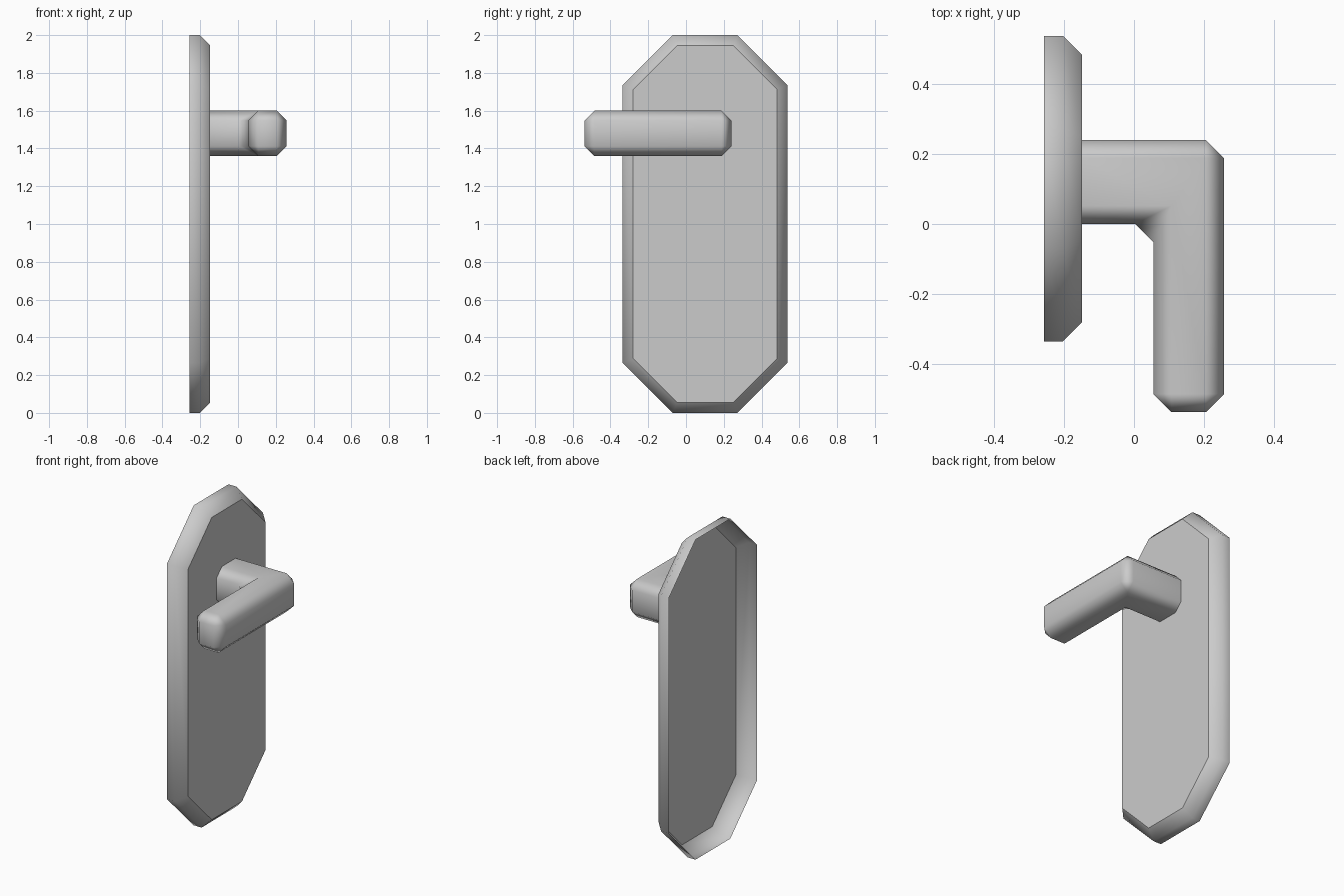
import bpy, bmesh
from mathutils import Vector

if "Cube" in bpy.data.objects:
    bpy.data.objects.remove(bpy.data.objects["Cube"])


def open_prism(outline, offset):
    """Extrude a flat outline of 3D points along an offset."""
    bm = bmesh.new()
    base = bm.faces.new([bm.verts.new(p) for p in outline])
    new = bmesh.ops.extrude_face_region(bm, geom=[base], use_keep_orig=True)["geom"]
    verts = [g for g in new if isinstance(g, bmesh.types.BMVert)]
    bmesh.ops.translate(bm, verts=verts, vec=Vector(offset))
    bmesh.ops.recalc_face_normals(bm, faces=bm.faces)
    return bm


def drop_face_at(bm, x):
    """Remove the cap lying entirely in the plane at x."""
    caps = [f for f in bm.faces if all(abs(v.co.x - x) < 1e-4 for v in f.verts)]
    bmesh.ops.delete(bm, geom=caps, context='FACES')


def bevel(bm, edges, width):
    bmesh.ops.bevel(bm, geom=edges, offset=width, offset_type='OFFSET',
                    segments=1, profile=0.5, affect='EDGES')


def finish(bm, name):
    me = bpy.data.meshes.new(name)
    bm.to_mesh(me)
    bm.free()
    ob = bpy.data.objects.new(name, me)
    bpy.context.collection.objects.link(ob)
    return ob


BACK, FRONT = -0.257, -0.148

# Backplate: octagonal shell, open at the back, chamfered front rim
octagon = [(-0.335, 0.265), (-0.07, 0), (0.273, 0), (0.537, 0.265),
           (0.537, 1.735), (0.273, 2), (-0.07, 2), (-0.335, 1.735)]
bm = open_prism([(BACK, y, z) for y, z in octagon], (FRONT - BACK, 0, 0))
drop_face_at(bm, BACK)
bevel(bm, [e for e in bm.edges if all(abs(v.co.x - FRONT) < 1e-4 for v in e.verts)], 0.055)
for f in bm.faces:
    f.smooth = len(f.verts) == 4      # rim is smooth, front panel stays flat
finish(bm, "backplate")

# Lever handle: L-shaped bar, open where it meets the plate, all edges chamfered
lever = [(FRONT, 0.0), (0.055, 0.0), (0.055, -0.537), (0.257, -0.537),
         (0.257, 0.24), (FRONT, 0.24)]
bm = open_prism([(x, y, 1.36) for x, y in lever], (0, 0, 0.24))
drop_face_at(bm, FRONT)
bevel(bm, [e for e in bm.edges if not e.is_boundary], 0.052)
for f in bm.faces:
    f.smooth = True
handle = finish(bm, "lever_handle")

# Weighted normals keep the broad faces flat and the chamfers soft
mod = handle.modifiers.new("weighted_normals", 'WEIGHTED_NORMAL')
mod.keep_sharp = True
